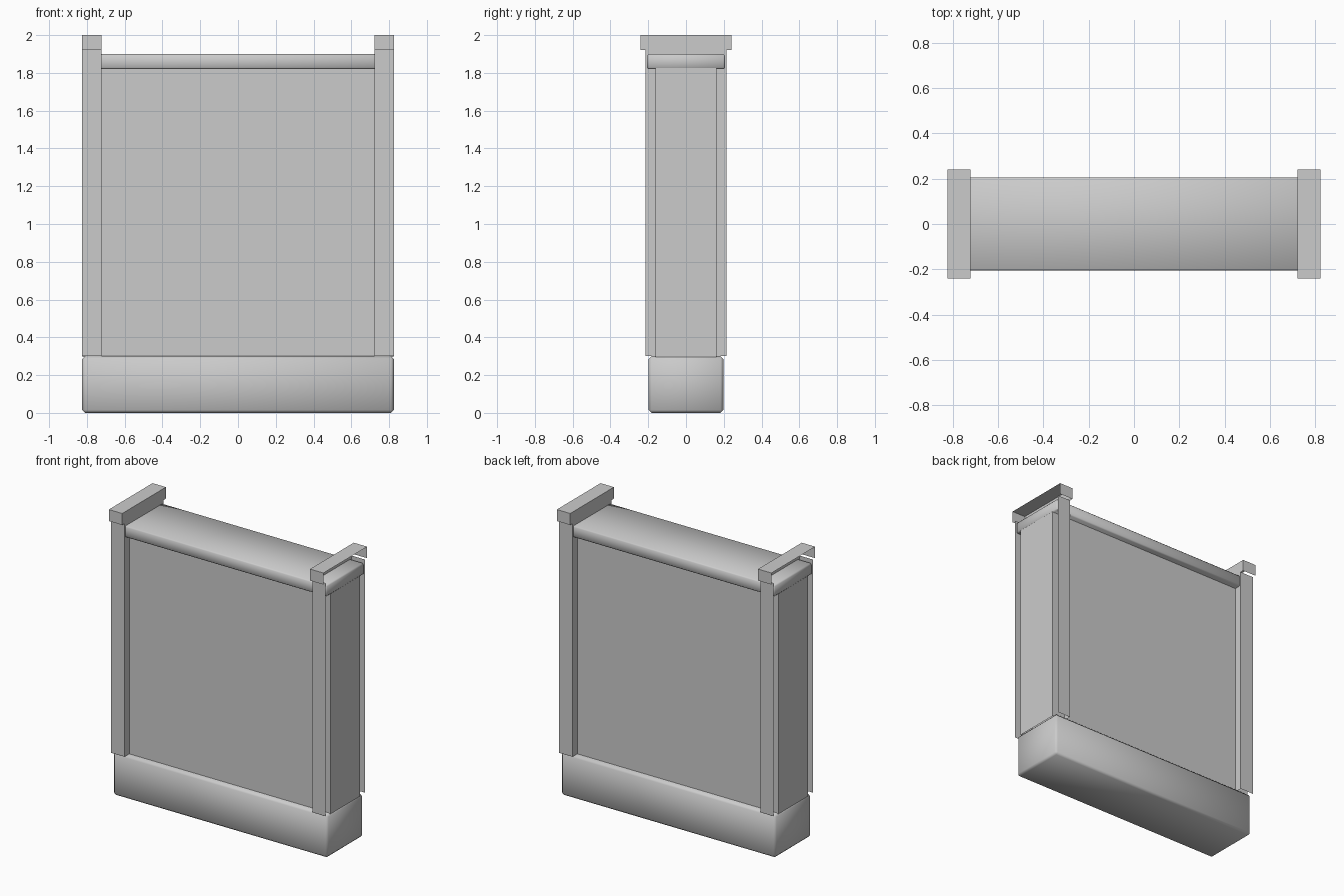
import bpy, bmesh
from mathutils import Vector

if "Cube" in bpy.data.objects:
    bpy.data.objects.remove(bpy.data.objects["Cube"])


def block(name, lo, hi, open_sides=(), bevel=0.0):
    """Box between two corners, minus the faces whose normals are in open_sides."""
    lo, hi = Vector(lo), Vector(hi)
    bm = bmesh.new()
    bmesh.ops.create_cube(bm, size=1)
    for v in bm.verts:
        v.co = Vector(((lo[i] + hi[i]) / 2 + v.co[i] * (hi[i] - lo[i])) for i in range(3))
    bm.normal_update()
    doomed = [f for f in bm.faces
              if any(f.normal.dot(Vector(d)) > 0.9 for d in open_sides)]
    bmesh.ops.delete(bm, geom=doomed, context='FACES')
    if bevel:
        bmesh.ops.bevel(bm, geom=bm.edges[:], offset=bevel, segments=1,
                        profile=0.5, affect='EDGES')
        for f in bm.faces:
            f.smooth = True
    mesh = bpy.data.meshes.new(name)
    bm.to_mesh(mesh)
    bm.free()
    obj = bpy.data.objects.new(name, mesh)
    bpy.context.collection.objects.link(obj)
    return obj


UP, DOWN = (0, 0, 1), (0, 0, -1)

# Plinth, wall panel and top rail
block("base_plinth", (-0.825, -0.198, 0), (0.825, 0.198, 0.30), bevel=0.015)
block("wall_panel", (-0.823, -0.162, 0.295), (0.823, 0.162, 1.825), (UP, DOWN))
block("top_rail", (-0.825, -0.206, 1.82), (0.825, 0.206, 1.90), bevel=0.008)

# End posts and their caps are thin shells, open on the outer side
for side, s in (("left", -1), ("right", 1)):
    outer = (s, 0, 0)
    x0, x1 = sorted((s * 0.722, s * 0.825))
    block(side + "_post", (x0, -0.215, 0.30), (x1, 0.215, 1.92), (outer, UP, DOWN))
    block(side + "_post_cap", (x0, -0.24, 1.92), (x1, 0.24, 2.0), (outer, DOWN))
